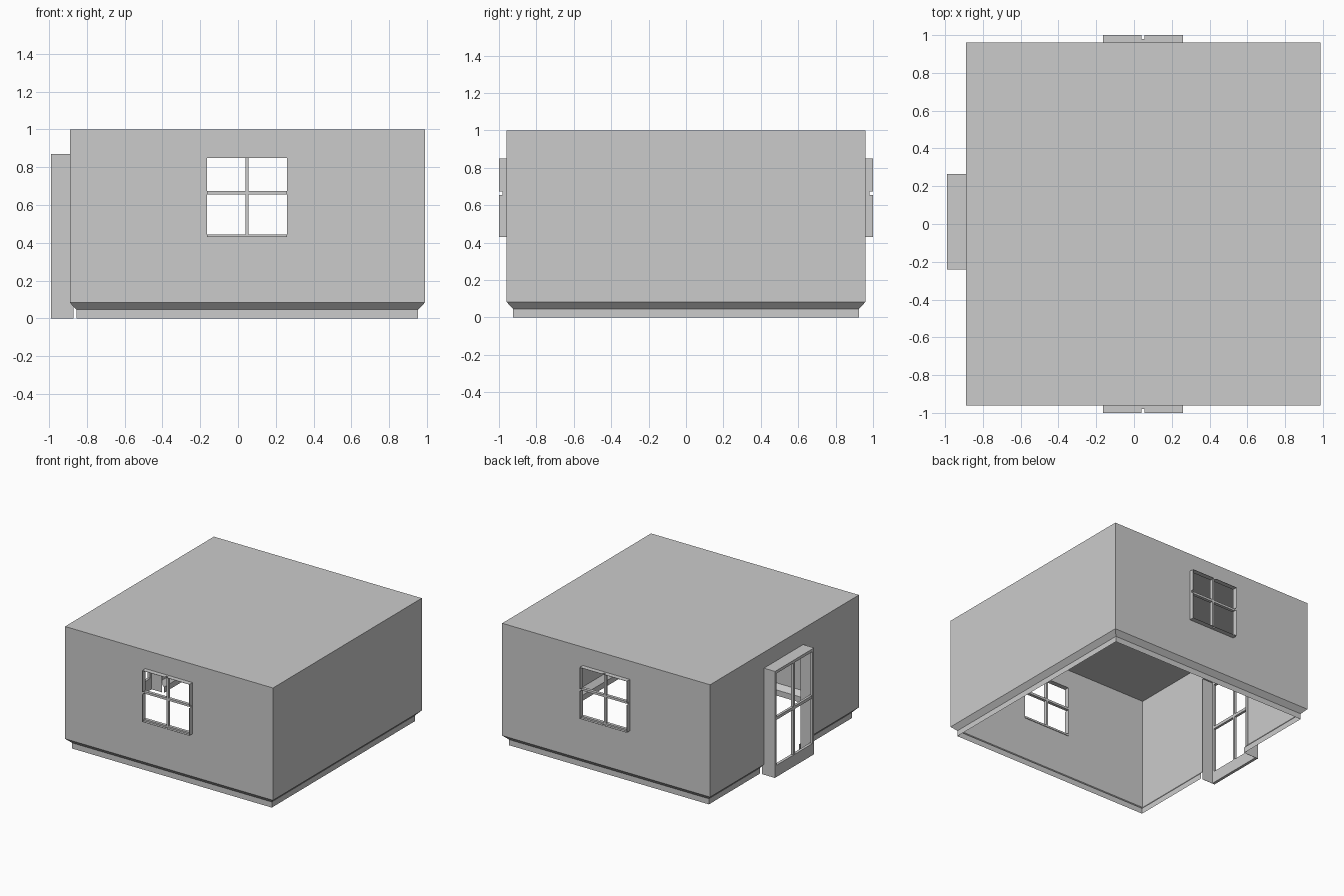
import bpy, bmesh

if "Cube" in bpy.data.objects:
    bpy.data.objects.remove(bpy.data.objects["Cube"])

grey = bpy.data.materials.new("plain grey")
grey.diffuse_color = (0.6, 0.6, 0.6, 1)
grey.use_nodes = True
grey.node_tree.nodes["Principled BSDF"].inputs["Base Color"].default_value = grey.diffuse_color


def finish(bm, name):
    bmesh.ops.recalc_face_normals(bm, faces=bm.faces)
    me = bpy.data.meshes.new(name)
    bm.to_mesh(me)
    bm.free()
    me.materials.append(grey)
    ob = bpy.data.objects.new(name, me)
    bpy.context.collection.objects.link(ob)
    return ob


def boxes(name, specs):
    """One object made of boxes given as (x0, x1, y0, y1, z0, z1)."""
    bm = bmesh.new()
    for x0, x1, y0, y1, z0, z1 in specs:
        vs = bmesh.ops.create_cube(bm, size=1)["verts"]
        for v in vs:
            v.co = (x0 if v.co.x < 0 else x1,
                    y0 if v.co.y < 0 else y1,
                    z0 if v.co.z < 0 else z1)
    return finish(bm, name)


# Opening sizes
WX0, WX1, WZ0, WZ1 = -0.165, 0.26, 0.43, 0.85
DY0, DY1, DZ = -0.24, 0.265, 0.87
T = 0.002

# House shell: a single skin of rings (height, inset), open underneath
X0, X1, Y = -0.89, 0.988, 0.96
rings = [(1.0, 0), (0.083, 0), (0.046, 0.036), (0, 0.036)]
bm = bmesh.new()
loops = []
for z, i in rings:
    loops.append([bm.verts.new(p) for p in (
        (X0 + i, -Y + i, z), (X1 - i, -Y + i, z),
        (X1 - i, Y - i, z), (X0 + i, Y - i, z))])
for a, b in zip(loops, loops[1:]):
    for k in range(4):
        n = (k + 1) % 4
        bm.faces.new((a[k], a[n], b[n], b[k]))
bm.faces.new(loops[0])

# Slice the walls along the openings and remove the pieces inside them
for axis, cuts in ((0, (WX0, WX1)), (1, (DY0, DY1)), (2, (WZ0, WZ1, DZ))):
    for c in cuts:
        co, no = [0, 0, 0], [0, 0, 0]
        co[axis], no[axis] = c, 1
        bmesh.ops.bisect_plane(bm, geom=bm.verts[:] + bm.edges[:] + bm.faces[:],
                               plane_co=co, plane_no=no)
holes = []
for f in bm.faces:
    c = f.calc_center_median()
    window = abs(c.y) > 0.95 and WX0 < c.x < WX1 and WZ0 < c.z < WZ1
    door = c.x < -0.84 and DY0 < c.y < DY1 and c.z < DZ
    if window or door:
        holes.append(f)
bmesh.ops.delete(bm, geom=holes, context='FACES')
bmesh.ops.dissolve_limit(bm, angle_limit=0.01, verts=bm.verts[:], edges=bm.edges[:])
finish(bm, "house_shell")

# Windows: thin lining, notched at the outer edge, with crossed bars and a sill
cx, cz, h = (WX0 + WX1) / 2, 0.664, 0.009
for side, label in ((-1, "front"), (1, "back")):
    parts = []

    def add(x0, x1, d0, d1, z0, z1):
        parts.append((x0, x1, *sorted((side * d0, side * d1)), z0, z1))

    for z0, z1 in ((WZ0, WZ0 + T), (WZ1 - T, WZ1)):
        add(WX0, WX1, 0.96, 0.98, z0, z1)
        add(WX0, cx - h, 0.98, 1.0, z0, z1)
        add(cx + h, WX1, 0.98, 1.0, z0, z1)
    for x0, x1 in ((WX0, WX0 + T), (WX1 - T, WX1)):
        add(x0, x1, 0.96, 0.98, WZ0 + T, WZ1 - T)
        add(x0, x1, 0.98, 1.0, WZ0 + T, cz - h)
        add(x0, x1, 0.98, 1.0, cz + h, WZ1 - T)
    boxes(label + "_window_frame", parts)
    parts = []
    add(cx - h, cx + h, 0.955, 0.98, WZ0 + T, WZ1 - T)
    add(WX0 + T, WX1 - T, 0.955, 0.98, cz - h, cz + h)
    add(WX0 + T, WX1 - T, 0.955, 0.98, WZ0, WZ0 + 0.015)
    boxes(label + "_window_bars", parts)

# Door porch: side walls and top standing out from the left wall
boxes("door_surround", [
    (-0.99, -0.87, DY0, DY0 + T, 0, DZ),
    (-0.99, -0.87, DY1 - T, DY1, 0, DZ),
    (-0.99, -0.87, DY0 + T, DY1 - T, DZ - T, DZ)])

# Door: stiles, rails and glazing bars around four open panes
dy, dz, s = (DY0 + DY1) / 2, 0.475, 0.02
boxes("door_leaf", [
    (-0.988, -0.965, DY0 + T, DY0 + s, 0, DZ - T),
    (-0.988, -0.965, DY1 - s, DY1 - T, 0, DZ - T),
    (-0.988, -0.965, DY0 + s, DY1 - s, 0, 0.095),
    (-0.988, -0.965, DY0 + s, DY1 - s, DZ - 0.025, DZ - T),
    (-0.985, -0.965, dy - 0.01, dy + 0.01, 0.095, DZ - 0.025),
    (-0.985, -0.965, DY0 + s, DY1 - s, dz - 0.012, dz + 0.012)])
